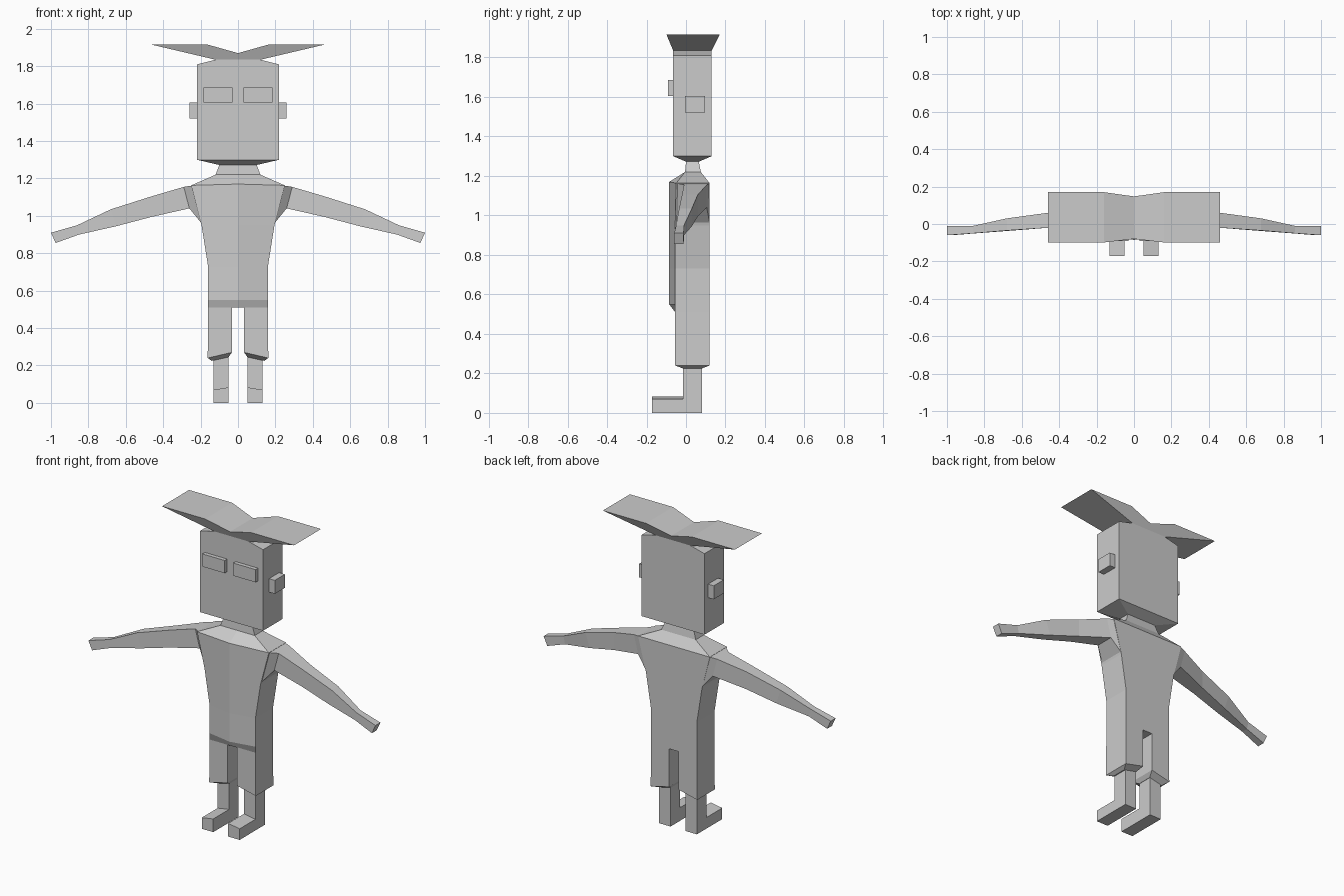
import bpy, bmesh

if "Cube" in bpy.data.objects:
    bpy.data.objects.remove(bpy.data.objects["Cube"])

grey = bpy.data.materials.new("plain grey")
grey.diffuse_color = (0.6, 0.6, 0.6, 1)
grey.use_nodes = True
grey.node_tree.nodes["Principled BSDF"].inputs["Base Color"].default_value = grey.diffuse_color


def loft(name, rings, mirror=False):
    """Skin a list of equal-length point rings and cap both ends."""
    bm = bmesh.new()
    loops = [[bm.verts.new(p) for p in r] for r in rings]
    n = len(rings[0])
    for a, b in zip(loops, loops[1:]):
        for i in range(n):
            j = (i + 1) % n
            bm.faces.new((a[i], a[j], b[j], b[i]))
    bm.faces.new(loops[0])
    bm.faces.new(loops[-1])
    bmesh.ops.recalc_face_normals(bm, faces=bm.faces)
    me = bpy.data.meshes.new(name)
    bm.to_mesh(me)
    bm.free()
    me.materials.append(grey)
    ob = bpy.data.objects.new(name, me)
    bpy.context.collection.objects.link(ob)
    if mirror:
        ob.modifiers.new("Mirror", 'MIRROR')
    return ob


def rect(x0, x1, y0, y1, z, z_outer=None):
    """Horizontal rectangle, optionally sloped from x0 to x1."""
    zo = z if z_outer is None else z_outer
    return [(x0, y0, z), (x1, y0, zo), (x1, y1, zo), (x0, y1, z)]


def box(name, x0, x1, y0, y1, z0, z1, mirror=False):
    return loft(name, [rect(x0, x1, y0, y1, z0), rect(x0, x1, y0, y1, z1)], mirror)


# Head with tapered chin and crown
loft("head", [rect(-w, w, a, b, z) for w, a, b, z in (
    (.10, .0, .065, 1.272), (.22, -.065, .13, 1.30),
    (.22, -.065, .13, 1.81), (.12, -.065, .13, 1.835))])

# Winged hair, flaring in depth with height
profile = [(-.46, 1.915), (-.16, 1.915), (0, 1.87), (.16, 1.915), (.46, 1.915),
           (.12, 1.835), (-.12, 1.835)]
loft("hair", [[(x, y + k * (z - 1.835), z) for x, z in profile]
              for y, k in ((-.065, -.42), (.13, .5))])

box("eye", .03, .185, -.09, -.065, 1.605, 1.685, True)
box("ear", .22, .26, -.005, .095, 1.52, 1.605, True)

# Neck
loft("neck", [rect(-.12, .12, -.005, .075, 1.22), rect(-.10, .10, 0, .065, 1.272)])


# Torso with a centre ridge down the front
def torso_ring(w, ridge, side, back, z, z_side=None):
    zs = z if z_side is None else z_side
    return [(-w, side, zs), (0, ridge, z), (w, side, zs), (w, back, zs), (-w, back, zs)]


loft("torso", [
    torso_ring(.16, -.055, -.055, .12, .51),
    torso_ring(.16, -.085, -.055, .12, .55),
    torso_ring(.16, -.085, -.055, .12, .73),
    torso_ring(.195, -.085, -.055, .12, .95),
    torso_ring(.25, -.085, -.05, .12, 1.17, 1.163),
    torso_ring(.12, -.005, -.005, .075, 1.22)])

# Arms: top x, top z, bottom x, bottom z, front y, back y
arm = [(.24, 1.163, .195, .96, -.05, .12), (.29, 1.155, .26, 1.04, -.01, .105),
       (.46, 1.105, .46, .995, -.02, .06), (.68, 1.035, .65, .945, -.035, .03),
       (.86, .95, .85, .90, -.05, -.01), (1.0, .91, .975, .855, -.06, -.012)]
loft("arm", [[(tx, f, tz), (tx, b, tz), (bx, b, bz), (bx, f, bz)]
             for tx, tz, bx, bz, f, b in arm], True)

# Trouser legs with sloped, tapered hems
loft("trouser_leg", [rect(.05, .14, -.015, .08, .245, .225),
                     rect(.033, .162, -.055, .12, .27, .24),
                     rect(.033, .16, -.055, .12, .512)], True)

# Shins and feet
box("shin", .052, .132, -.015, .08, 0, .25, True)
loft("foot", [[(.052, y, 0), (.132, y, 0), (.132, y, .07), (.052, y, .083)]
              for y in (-.172, -.015)], True)
